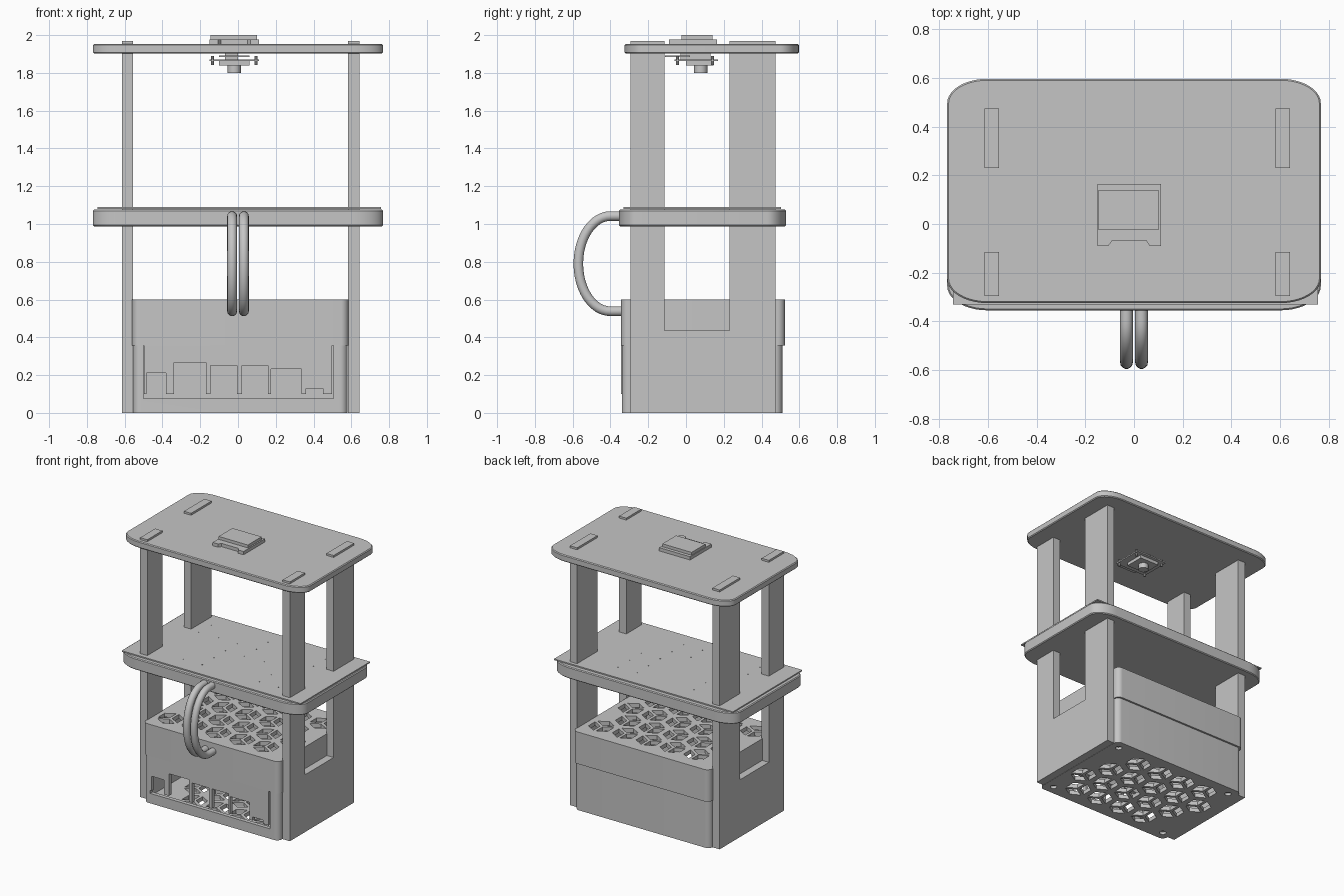
import bpy, bmesh, math
from mathutils import Vector

if "Cube" in bpy.data.objects:
    bpy.data.objects.remove(bpy.data.objects["Cube"], do_unlink=True)

grey = bpy.data.materials.new("plain grey")
grey.use_nodes = True
colour = (0.56, 0.56, 0.56, 1)
grey.diffuse_color = colour
grey.node_tree.nodes["Principled BSDF"].inputs["Base Color"].default_value = colour


def add_prism(bm, pts, a, b, axis="z"):
    """Extrude a 2D outline from a to b along an axis."""
    place = {"x": lambda u, v, w: (w, u, v),
             "y": lambda u, v, w: (u, w, v),
             "z": lambda u, v, w: (u, v, w)}[axis]
    face = bm.faces.new([bm.verts.new(place(u, v, a)) for u, v in pts])
    ext = bmesh.ops.extrude_face_region(bm, geom=[face])
    shift = Vector(place(0, 0, b - a))
    for v in ext["geom"]:
        if isinstance(v, bmesh.types.BMVert):
            v.co += shift


def finish(name, bm):
    bmesh.ops.recalc_face_normals(bm, faces=bm.faces)
    mesh = bpy.data.meshes.new(name)
    bm.to_mesh(mesh)
    bm.free()
    mesh.materials.append(grey)
    ob = bpy.data.objects.new(name, mesh)
    bpy.context.collection.objects.link(ob)
    return ob


def prism(name, pts, a, b, axis="z"):
    bm = bmesh.new()
    add_prism(bm, pts, a, b, axis)
    return finish(name, bm)


def rect(x0, x1, y0, y1):
    return [(x0, y0), (x1, y0), (x1, y1), (x0, y1)]


def rounded(x0, x1, y0, y1, rx, ry, n=10):
    pts = []
    corners = [(x1 - rx, y1 - ry), (x0 + rx, y1 - ry), (x0 + rx, y0 + ry), (x1 - rx, y0 + ry)]
    for k, (cx, cy) in enumerate(corners):
        for i in range(n + 1):
            t = math.pi / 2 * (k + i / n)
            pts.append((cx + rx * math.cos(t), cy + ry * math.sin(t)))
    return pts


def circle(x, y, r, n=24):
    return [(x + r * math.cos(2 * math.pi * i / n), y + r * math.sin(2 * math.pi * i / n))
            for i in range(n)]


def apply_modifiers(ob):
    graph = bpy.context.evaluated_depsgraph_get()
    mesh = bpy.data.meshes.new_from_object(ob.evaluated_get(graph))
    ob.modifiers.clear()
    ob.data = mesh


def cut(ob, prisms):
    """Subtract a list of separate (outline, a, b, axis) prisms."""
    bm = bmesh.new()
    for p in prisms:
        add_prism(bm, *p)
    cutter = finish("cutter", bm)
    cutter.hide_render = True
    mod = ob.modifiers.new("cut", "BOOLEAN")
    mod.operation, mod.solver, mod.object = "DIFFERENCE", "EXACT", cutter
    apply_modifiers(ob)
    bpy.data.objects.remove(cutter, do_unlink=True)


def soften(ob, width):
    mod = ob.modifiers.new("bevel", "BEVEL")
    mod.width, mod.segments, mod.limit_method = width, 1, "ANGLE"
    mod.angle_limit = math.radians(40)
    apply_modifiers(ob)


def vents(a, b, skip=()):
    """Honeycomb field, each cell split into three rhombic holes."""
    out = []
    rim = [(-y, x) for x, y in circle(0, 0, 0.105, 6)]
    for row in range(4):
        for col in range(5):
            if (row, col) in skip:
                continue
            cx = 0.01 + (col - 2) * 0.2 + (0.05 if row % 2 else -0.05)
            cy = 0.085 + (row - 1.5) * 0.178
            for k in (0, 2, 4):
                quad = [(0, 0), rim[k], rim[k + 1], rim[(k + 2) % 6]]
                mx, my = (sum(p[i] for p in quad) / 4 for i in (0, 1))
                out.append(([(cx + mx + (x - mx) * 0.76, cy + my + (y - my) * 0.76)
                             for x, y in quad], a, b, "z"))
    return out


# Side frames, each a tall U with two posts
u_shape = [(-0.295, 0), (0.475, 0), (0.475, 1.968), (0.23, 1.968),
           (0.23, 0.435), (-0.115, 0.435), (-0.115, 1.968), (-0.295, 1.968)]
prism("right_side_frame", u_shape, -0.615, -0.555, "x")
prism("left_side_frame", u_shape, 0.582, 0.642, "x")

# Shelves
top = prism("top_plate", rounded(-0.768, 0.768, -0.325, 0.597, 0.165, 0.1), 1.903, 1.953)
mid = prism("middle_plate", rounded(-0.768, 0.768, -0.355, 0.53, 0.165, 0.1), 0.988, 1.076)
soften(top, 0.006)
soften(mid, 0.006)
prism("middle_sheet", rect(-0.745, 0.757, -0.33, 0.502), 1.08, 1.089)
prism("sheet_spacer", rect(-0.6, 0.6, -0.28, 0.45), 1.07, 1.082)

# Tiny studs dotted over the sheet
bm = bmesh.new()
for i in range(7):
    for j in range(5):
        add_prism(bm, circle(-0.48 + i * 0.16, -0.2 + j * 0.14, 0.004, 6), 1.086, 1.0905)
finish("sheet_studs", bm)

# Lower half of the case: open tray with vented floor and front opening
lower = prism("case_tray", rounded(-0.555, 0.58, -0.34, 0.51, 0.04, 0.04), 0, 0.358)
cut(lower, [(rect(-0.53, 0.55, -0.31, 0.48), 0.03, 0.5, "z")])
cut(lower, [(rect(-0.5, 0.505, 0.075, 0.5), -0.4, -0.28, "y")])
cut(lower, vents(-0.1, 0.1, skip=((0, 0), (3, 4))))
cut(lower, [(circle(x, y, 0.023), -0.1, 0.02, "z")
            for x in (-0.49, 0.51) for y in (-0.27, 0.44)])

# Upper half of the case: vented lid
upper = prism("case_lid", rounded(-0.56, 0.585, -0.343, 0.524, 0.04, 0.04), 0.358, 0.6)
cut(upper, [(rect(-0.53, 0.55, -0.313, 0.49), 0.2, 0.57, "z")])
cut(upper, vents(0.5, 0.7))

# Front panel with port openings
ports = [(-0.485, -0.38, 0.21), (-0.34, -0.17, 0.268), (-0.145, -0.005, 0.25),
         (0.02, 0.16, 0.25), (0.175, 0.335, 0.232), (0.36, 0.45, 0.128)]
panel = prism("port_panel", rect(-0.497, 0.497, 0.1, 0.36), -0.343, -0.313, "y")
cut(panel, [(rect(x0, x1, 0.05, z), -0.4, -0.28, "y") for x0, x1, z in ports])

# Pair of curved hoses on the front
for name, x in (("right_hose", -0.031), ("left_hose", 0.031)):
    path = [(-0.32, 1.042)]
    for i in range(25):
        t = math.pi / 2 + math.pi * i / 24
        path.append((-0.4 + 0.17 * math.cos(t), 0.79 + 0.252 * math.sin(t)))
    path.append((-0.33, 0.538))
    curve = bpy.data.curves.new(name, "CURVE")
    curve.dimensions, curve.bevel_depth, curve.bevel_resolution = "3D", 0.026, 5
    curve.use_fill_caps = True
    spline = curve.splines.new("POLY")
    spline.points.add(len(path) - 1)
    for p, (y, z) in zip(spline.points, path):
        p.co = (x, y, z, 1)
    temp = bpy.data.objects.new("hose_path", curve)
    bpy.context.collection.objects.link(temp)
    mesh = bpy.data.meshes.new_from_object(
        temp.evaluated_get(bpy.context.evaluated_depsgraph_get()))
    bpy.data.objects.remove(temp, do_unlink=True)
    mesh.materials.clear()
    mesh.materials.append(grey)
    bpy.context.collection.objects.link(bpy.data.objects.new(name, mesh))

# Module on top of the upper shelf
notched = [(-0.15, -0.09), (-0.105, -0.09), (-0.09, -0.068), (0.05, -0.068),
           (0.065, -0.09), (0.11, -0.09), (0.11, 0.165), (-0.15, 0.165)]
prism("module_base", notched, 1.95, 1.978)
prism("module_cover", rect(-0.145, 0.1, -0.025, 0.14), 1.975, 2.0)

# Camera hanging under the upper shelf
prism("camera_strip", rect(-0.1, 0.06, -0.11, 0.02), 1.885, 1.893)
prism("camera_mount", rect(-0.07, 0.0, -0.03, 0.13), 1.87, 1.905)
prism("camera_board", rect(-0.15, 0.11, -0.06, 0.17), 1.862, 1.872)
prism("camera_housing", rect(-0.1, 0.06, 0.0, 0.145), 1.838, 1.864)
prism("camera_lens", circle(-0.02, 0.078, 0.035), 1.8, 1.84)
bm = bmesh.new()
for x in (-0.135, 0.095):
    for y in (-0.045, 0.14):
        add_prism(bm, circle(x, y, 0.008, 10), 1.842, 1.89)
finish("camera_screws", bm)

# Smooth rounded surfaces, keep edges sharp
bpy.ops.object.select_all(action="DESELECT")
for ob in bpy.context.collection.objects:
    if ob.type == "MESH" and ob.data.materials and ob.data.materials[0] == grey:
        ob.select_set(True)
        bpy.context.view_layer.objects.active = ob
bpy.ops.object.shade_smooth_by_angle(angle=math.radians(35))
